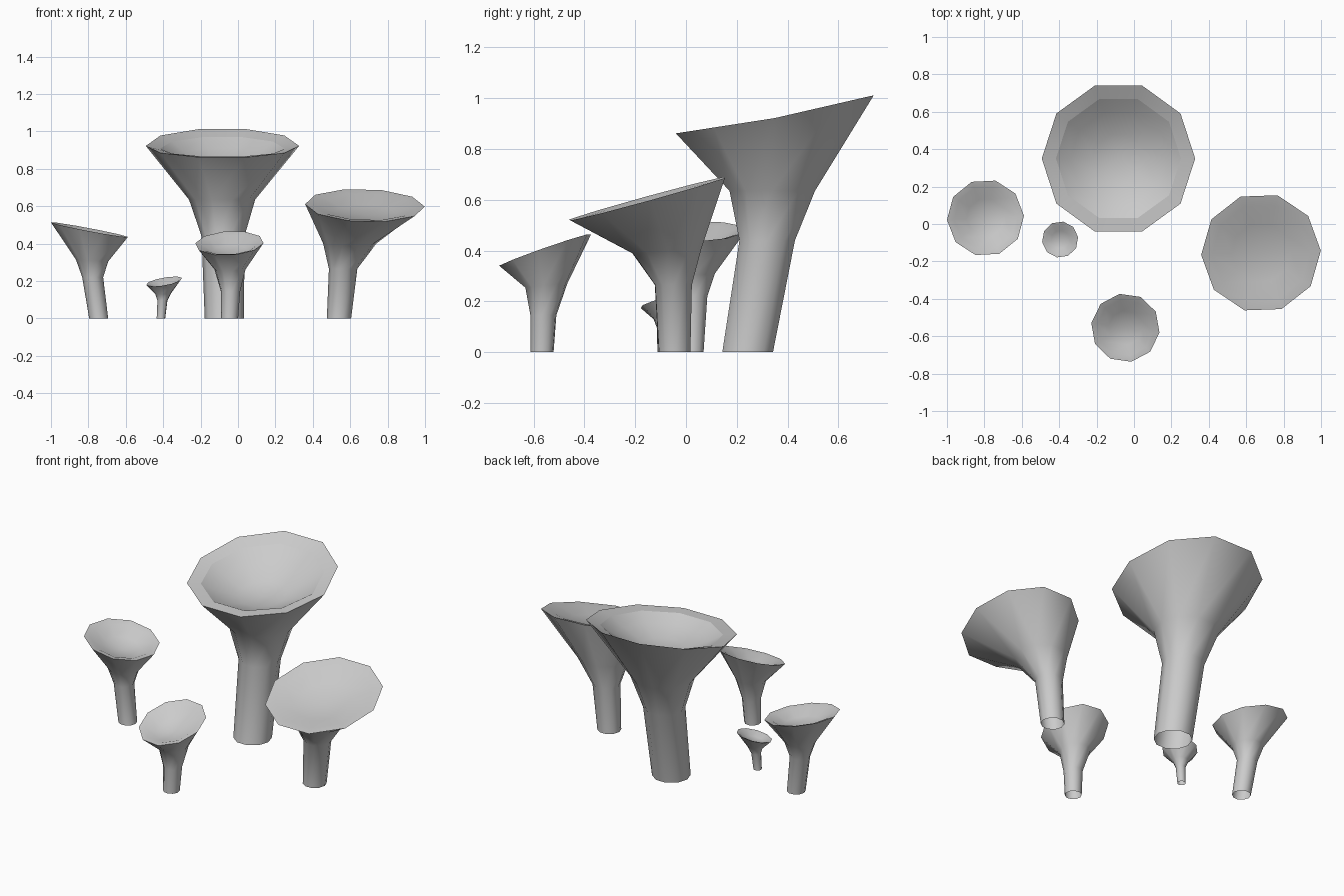
import bpy, bmesh
from math import sin, cos, pi, radians

if "Cube" in bpy.data.objects:
    bpy.data.objects.remove(bpy.data.objects["Cube"])

SIDES = 10


def ring(bm, cx, cy, z, r, turn, sx, front, back):
    """Decagon ring, sloped along x and with separate front/back slopes along y."""
    verts = []
    for i in range(SIDES):
        a = turn + 2 * pi * i / SIDES
        dx, dy = r * cos(a), r * sin(a)
        slope = back if dy > 0 else front
        verts.append(bm.verts.new((cx + dx, cy + dy, z + sx * dx + slope * dy)))
    return verts


def bridge(bm, a, b):
    for i in range(SIDES):
        j = (i + 1) % SIDES
        bm.faces.new((a[i], a[j], b[j], b[i]))


def funnel(name, stem, rim, turn, slope, bowl, flare_tilt=0.3, sharp_lip=False):
    """stem: (x, y, z, r) rings; rim: the same; slope: (x, front, back);
    bowl: (radius fraction, drop, slope fraction), the last one is the centre."""
    bm = bmesh.new()
    turn = radians(turn)
    rings = []
    # Stem and flared outer wall
    for i, (x, y, z, r) in enumerate(stem):
        k = flare_tilt if i == 2 else 0
        rings.append(ring(bm, x, y, z, r, turn, *(s * k for s in slope)))
    x, y, z, r = rim
    rings.append(ring(bm, x, y, z, r, turn, *slope))
    # Hollow bowl inside the rim
    for f, drop, k in bowl[:-1]:
        rings.append(ring(bm, x, y, z - drop, r * f, turn, *(s * k for s in slope)))
    for a, b in zip(rings, rings[1:]):
        bridge(bm, a, b)
    centre = bm.verts.new((x, y, z - bowl[-1][1]))
    last = rings[-1]
    for i in range(SIDES):
        bm.faces.new((last[i], last[(i + 1) % SIDES], centre))
    lip = rings[len(stem) + 1]
    lip_edges = [bm.edges.get((lip[i], lip[i - 1])) for i in range(SIDES)]
    bm.edges.index_update()
    lip_ids = [e.index for e in lip_edges]
    mesh = bpy.data.meshes.new(name)
    bm.to_mesh(mesh)
    bm.free()
    obj = bpy.data.objects.new(name, mesh)
    bpy.context.collection.objects.link(obj)
    bpy.ops.object.select_all(action='DESELECT')
    obj.select_set(True)
    bpy.context.view_layer.objects.active = obj
    bpy.ops.object.shade_smooth_by_angle(angle=radians(42))
    # Crease between lip and bowl
    if sharp_lip:
        for i in lip_ids:
            mesh.edges[i].use_edge_sharp = True


def bowl(depth):
    return [(0.82, depth * 0.15, 1), (0.5, depth * 0.75, 1), (0, depth, 0)]


# Large funnel with a distinct inner lip
funnel("large_funnel",
       [(-0.073, 0.243, 0, 0.105), (-0.08, 0.32, 0.44, 0.115), (-0.085, 0.34, 0.635, 0.177)],
       (-0.083, 0.35, 0.922, 0.41), 0, (0, 0.155, 0.23),
       [(0.815, 0.015, 0.85), (0.63, 0.06, 0.85), (0.33, 0.11, 0.7), (0, 0.125, 0)],
       flare_tilt=0, sharp_lip=True)

# Right funnel, shallow bowl
funnel("right_funnel",
       [(0.54, -0.045, 0, 0.065), (0.562, -0.05, 0.265, 0.076), (0.597, -0.075, 0.4, 0.142)],
       (0.679, -0.154, 0.604, 0.32), 2, (-0.03, 0.275, 0.275), bowl(0.05))

# Left funnel
funnel("left_funnel",
       [(-0.745, 0.02, 0, 0.051), (-0.777, 0.03, 0.22, 0.056), (-0.78, 0.03, 0.31, 0.087)],
       (-0.794, 0.033, 0.474, 0.206), 3, (-0.19, 0.04, 0.04), bowl(0.06))

# Front funnel
funnel("front_funnel",
       [(-0.045, -0.567, 0, 0.046), (-0.04, -0.562, 0.145, 0.052), (-0.043, -0.55, 0.262, 0.084)],
       (-0.046, -0.555, 0.402, 0.184), -8, (0.05, 0.35, 0.35), bowl(0.055))

# Smallest funnel
funnel("small_funnel",
       [(-0.412, -0.09, 0, 0.023), (-0.404, -0.088, 0.095, 0.027), (-0.4, -0.085, 0.132, 0.043)],
       (-0.395, -0.083, 0.197, 0.097), 8, (0.17, 0.22, 0.22), bowl(0.03))
